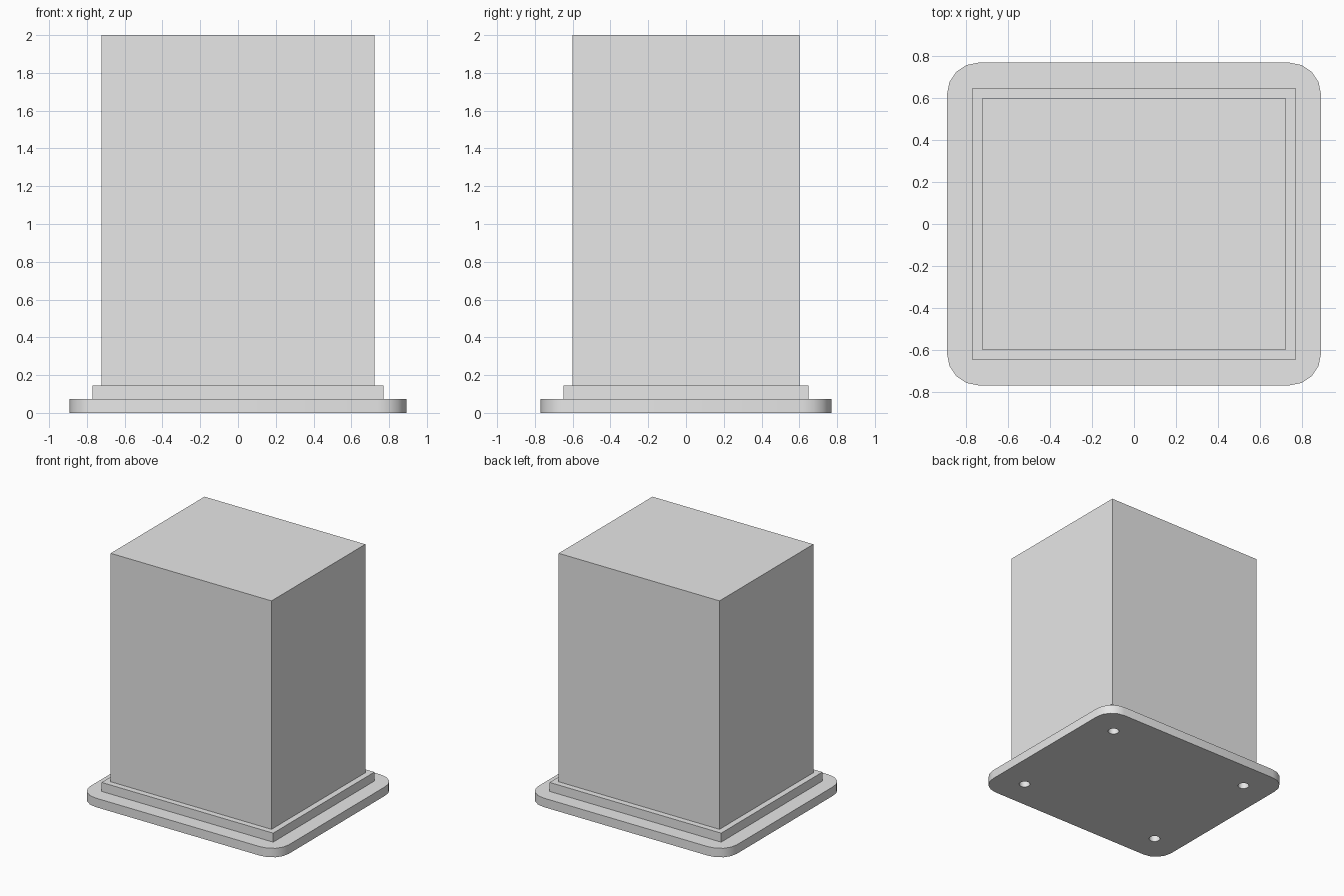
import bpy
import bmesh

old = bpy.data.objects.get("Cube")
if old:
    bpy.data.objects.remove(old, do_unlink=True)

grey = bpy.data.materials.new("light grey")
grey.use_nodes = True
grey.diffuse_color = (0.8, 0.8, 0.8, 1)
grey.node_tree.nodes["Principled BSDF"].inputs["Base Color"].default_value = (0.8, 0.8, 0.8, 1)


def finish(name, bm):
    mesh = bpy.data.meshes.new(name)
    bm.to_mesh(mesh)
    bm.free()
    mesh.materials.append(grey)
    obj = bpy.data.objects.new(name, mesh)
    bpy.context.collection.objects.link(obj)
    return obj


def block(name, width, depth, bottom, top, radius=0):
    """Box between two heights, with optional rounded vertical corners."""
    bm = bmesh.new()
    bmesh.ops.create_cube(bm, size=1)
    for v in bm.verts:
        v.co = (v.co.x * width, v.co.y * depth, top if v.co.z > 0 else bottom)
    if radius:
        upright = [e for e in bm.edges
                   if abs(e.verts[0].co.z - e.verts[1].co.z) > 0.01]
        bmesh.ops.bevel(bm, geom=upright, offset=radius, segments=4,
                        profile=0.5, affect='EDGES')
    return finish(name, bm)


PLATE = 0.073      # thickness of each lower plate
STEP = 2 * PLATE

# Stacked parts: rounded base plate, square plinth, tall body
base = block("base_plate", 1.782, 1.538, 0, PLATE, radius=0.15)
block("plinth", 1.54, 1.298, PLATE, STEP)
block("body", 1.444, 1.203, STEP, 2)

# Screw holes through the base plate, closed above by the plinth
bm = bmesh.new()
for sx in (-1, 1):
    for sy in (-1, 1):
        hole = bmesh.ops.create_cone(bm, cap_ends=True, segments=24,
                                     radius1=0.042, radius2=0.042, depth=0.4)
        bmesh.ops.translate(bm, verts=hole["verts"], vec=(sx * 0.65, sy * 0.53, 0))
cutter = finish("hole_cutter", bm)
cutter.hide_render = True
cutter.hide_viewport = True
cutter.display_type = 'WIRE'

holes = base.modifiers.new("holes", 'BOOLEAN')
holes.operation = 'DIFFERENCE'
holes.solver = 'EXACT'
holes.object = cutter

# Bake the holes into the plate, then smooth its rounded corners
bpy.context.view_layer.update()
bpy.ops.object.select_all(action='DESELECT')
base.select_set(True)
bpy.context.view_layer.objects.active = base
bpy.ops.object.modifier_apply(modifier=holes.name)
bpy.data.objects.remove(cutter, do_unlink=True)
bpy.ops.object.shade_smooth_by_angle()
